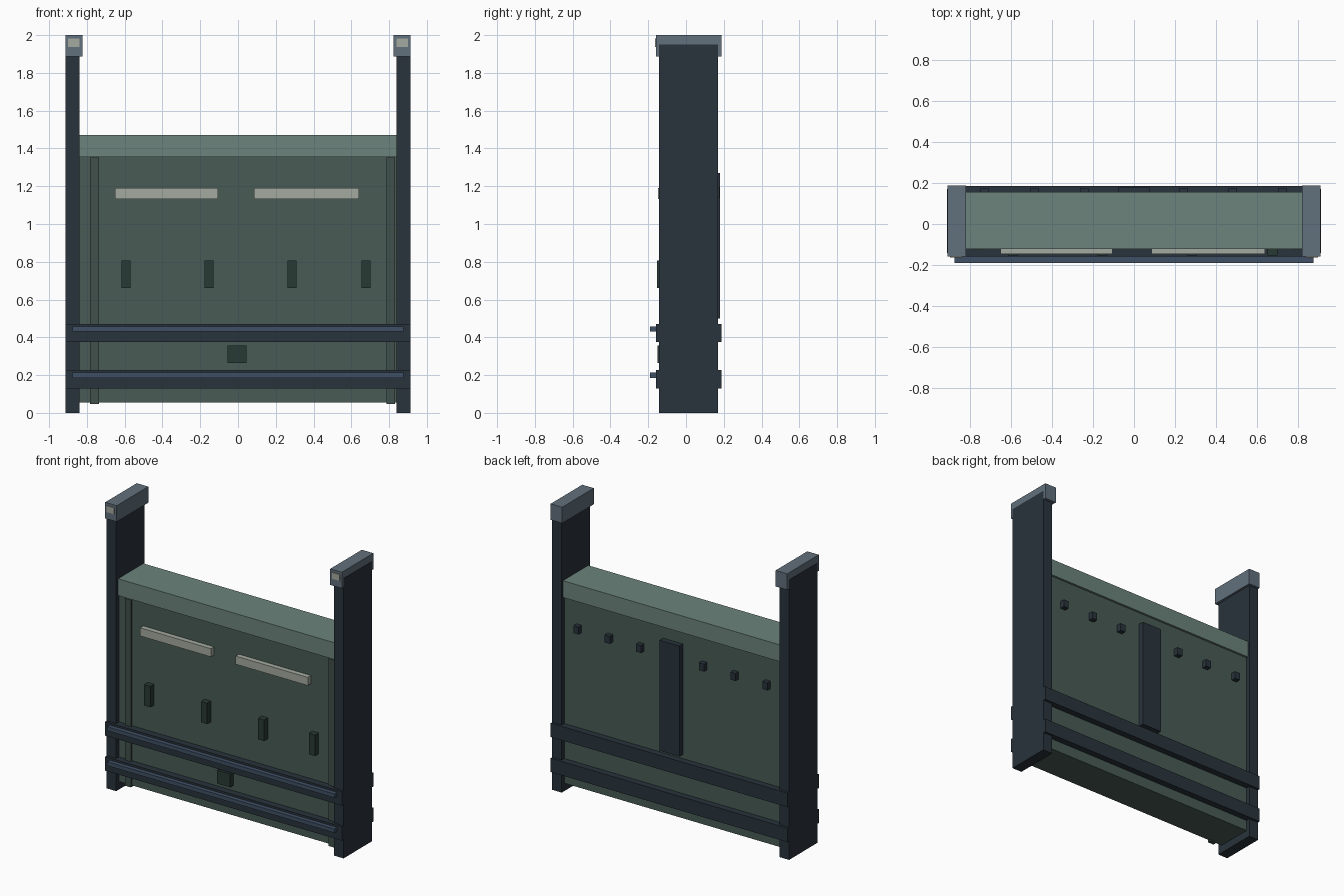
import bpy

if "Cube" in bpy.data.objects:
    bpy.data.objects.remove(bpy.data.objects["Cube"])


def material(name, rgb):
    m = bpy.data.materials.new(name)
    m.diffuse_color = (*rgb, 1)
    m.use_nodes = True
    m.node_tree.nodes["Principled BSDF"].inputs["Base Color"].default_value = m.diffuse_color
    return m


FRAME = material("dark_frame", (0.022, 0.033, 0.045))
CAP = material("cap_grey", (0.12, 0.16, 0.20))
PANEL = material("panel_green", (0.065, 0.105, 0.09))
HEADER = material("header_green", (0.15, 0.23, 0.20))
SEAM = material("seam_green", (0.05, 0.08, 0.07))
HANDLE = material("handle_green", (0.022, 0.042, 0.036))
PALE = material("pale_trim", (0.37, 0.40, 0.35))
RAIL = material("rail_blue", (0.05, 0.08, 0.13))


def box(name, x, y, z, mat):
    """Box from (min, max) ranges on each axis."""
    bpy.ops.mesh.primitive_cube_add(size=1, location=[sum(r) / 2 for r in (x, y, z)])
    ob = bpy.context.object
    ob.name = name
    ob.scale = [r[1] - r[0] for r in (x, y, z)]
    bpy.ops.object.transform_apply(location=False, rotation=False, scale=True)
    ob.data.materials.append(mat)
    return ob


# Side posts with caps and small indicator plates
for s, side in ((-1, "left"), (1, "right")):
    def mx(a, b):
        return tuple(sorted((s * a, s * b)))
    box(f"{side}_post", mx(0.839, 0.914), (-0.143, 0.17), (0, 1.95), FRAME)
    box(f"{side}_post_cap", mx(0.823, 0.912), (-0.16, 0.188), (1.888, 2.0), CAP)
    box(f"{side}_cap_plate", mx(0.84, 0.90), (-0.165, -0.155), (1.937, 1.982), PALE)

# Main panel and its overhanging header
box("main_panel", (-0.845, 0.845), (-0.112, 0.142), (0.055, 1.36), PANEL)
box("panel_header", (-0.842, 0.842), (-0.122, 0.157), (1.355, 1.472), HEADER)

# Vertical seam strips
for i, x in enumerate((-0.783, 0.786)):
    box(f"seam_strip_{i}", (x, x + 0.046), (-0.127, -0.10), (0.047, 1.353), SEAM)

# Horizontal frame bands with front rails
for i, z in enumerate((0.13, 0.374)):
    box(f"frame_band_{i}", (-0.912, 0.912), (-0.16, 0.187), (z, z + 0.097), FRAME)
    box(f"front_rail_{i}", (-0.877, 0.877), (-0.19, -0.158), (z + 0.056, z + 0.083), RAIL)

# Pale front trim bars
for i, x in enumerate(((-0.652, -0.106), (0.085, 0.641))):
    box(f"trim_bar_{i}", x, (-0.147, -0.10), (1.133, 1.19), PALE)

# Front handles and lock plate
for i, x in enumerate((-0.592, -0.154, 0.285, 0.677)):
    box(f"handle_{i}", (x - 0.024, x + 0.024), (-0.153, -0.10), (0.66, 0.806), HANDLE)
box("lock_plate", (-0.055, 0.045), (-0.15, -0.10), (0.265, 0.358), HANDLE)

# Back spine and hooks
box("back_spine", (-0.076, 0.076), (0.13, 0.181), (0.5, 1.27), FRAME)
for i, x in enumerate((-0.732, -0.486, -0.243, 0.243, 0.483, 0.725)):
    box(f"back_hook_{i}", (x - 0.02, x + 0.02), (0.13, 0.177), (1.14, 1.192), FRAME)
